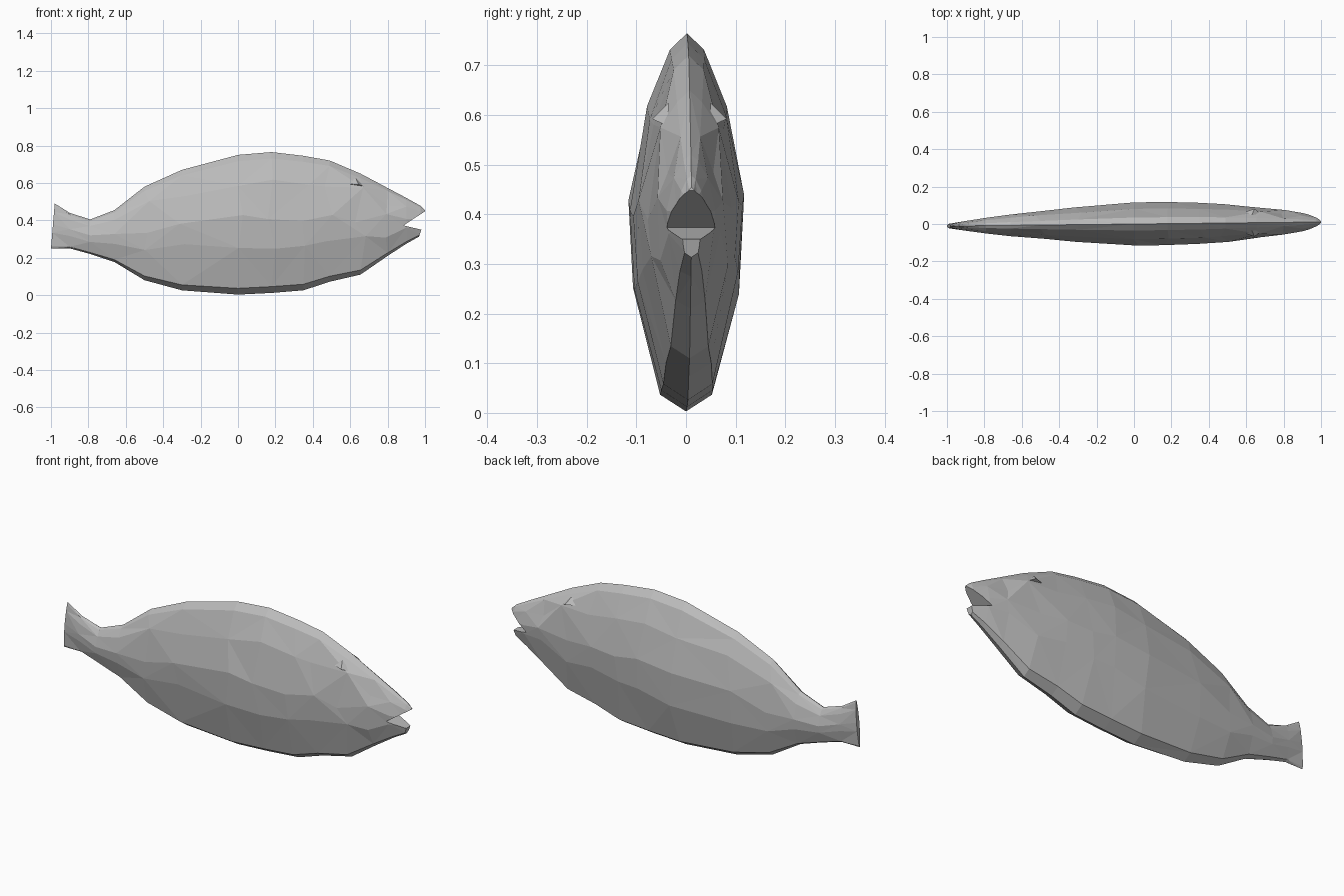
import bpy
import bmesh
import random

random.seed(4)
cube = bpy.data.objects.get("Cube")
if cube:
    bpy.data.objects.remove(cube, do_unlink=True)

grey = bpy.data.materials.new("scale_grey")
grey.use_nodes = True
COLOUR = (0.5, 0.5, 0.5, 1)
grey.diffuse_color = COLOUR
grey.node_tree.nodes["Principled BSDF"].inputs["Base Color"].default_value = COLOUR


def make_object(name, bm):
    bmesh.ops.recalc_face_normals(bm, faces=bm.faces)
    mesh = bpy.data.meshes.new(name)
    bm.to_mesh(mesh)
    bm.free()
    mesh.materials.append(grey)
    ob = bpy.data.objects.new(name, mesh)
    bpy.context.scene.collection.objects.link(ob)
    return ob


def prism(name, outline, y0, y1):
    """Extrude an x-z outline along y."""
    bm = bmesh.new()
    face = bm.faces.new([bm.verts.new((x, y0, z)) for x, z in outline])
    out = bmesh.ops.extrude_face_region(bm, geom=[face])
    verts = [v for v in out["geom"] if isinstance(v, bmesh.types.BMVert)]
    bmesh.ops.translate(bm, verts=verts, vec=(0, y1 - y0, 0))
    return make_object(name, bm)


# Stations along the fish: x, bottom, top, half width
STATIONS = [
    (-0.99, 0.25, 0.49, 0.012), (-0.9, 0.25, 0.44, 0.026),
    (-0.79, 0.22, 0.405, 0.042), (-0.66, 0.177, 0.455, 0.058),
    (-0.5, 0.08, 0.58, 0.073), (-0.3, 0.026, 0.67, 0.092),
    (0, 0.003, 0.75, 0.116), (0.18, 0.012, 0.765, 0.115),
    (0.35, 0.026, 0.745, 0.11), (0.49, 0.072, 0.72, 0.101),
    (0.655, 0.11, 0.65, 0.084), (0.8, 0.21, 0.573, 0.066),
    (0.9, 0.275, 0.52, 0.049), (0.975, 0.317, 0.478, 0.029),
    (1.0, 0.335, 0.455, 0.016),
]
# Half cross-section: relative width, relative height
SECTION = [(0.45, 0.045), (0.92, 0.35), (1, 0.54), (0.7, 0.81), (0.3, 0.955)]

bm = bmesh.new()
rings = []
for i, (x, low, high, wide) in enumerate(STATIONS):
    middle = 0.011 * x
    loop = [(0, 0)] + SECTION + [(0, 1)] + [(-w, t) for w, t in reversed(SECTION)]
    ring = []
    for w, t in loop:
        flank = 0.2 < t < 0.9 and 3 < i < 12
        dx = random.uniform(-0.03, 0.03) if flank else 0
        dz = random.uniform(-0.03, 0.03) if flank else 0
        if i == 0:
            dx = -0.01 + 0.02 * t
        ring.append(bm.verts.new((x + dx, middle + w * wide, low + t * (high - low) + dz)))
    rings.append(ring)

# Triangular facets with alternating diagonals
count = len(rings[0])
for i, (a, b) in enumerate(zip(rings, rings[1:])):
    for j in range(count):
        k = (j + 1) % count
        if (i + j) % 2:
            bm.faces.new((a[j], a[k], b[j]))
            bm.faces.new((a[k], b[k], b[j]))
        else:
            bm.faces.new((a[j], a[k], b[k]))
            bm.faces.new((a[j], b[k], b[j]))
bm.faces.new(rings[0])
bm.faces.new(rings[-1])
body = make_object("fish_body", bm)

# Open mouth cut between the jaws
mouth = prism("mouth_cutter", [(0.885, 0.373), (1.03, 0.468), (1.03, 0.3),
                               (0.968, 0.312), (0.98, 0.35)], -0.2, 0.2)
mouth.hide_render = True
mouth.hide_viewport = True
cut = body.modifiers.new("open_mouth", "BOOLEAN")
cut.operation = "DIFFERENCE"
cut.solver = "EXACT"
cut.object = mouth

# Small brow ridge over each eye
for side, name in ((-1, "right_brow"), (1, "left_brow")):
    bm = bmesh.new()
    corners = [(0.56, 0.045, 0.595), (0.68, 0.044, 0.578), (0.645, 0.075, 0.592),
               (0.63, 0.042, 0.625)]
    v = [bm.verts.new((x, side * y + 0.007, z)) for x, y, z in corners]
    for tri in ((0, 1, 2), (1, 3, 2), (3, 0, 2), (0, 3, 1)):
        bm.faces.new([v[n] for n in tri])
    make_object(name, bm)
